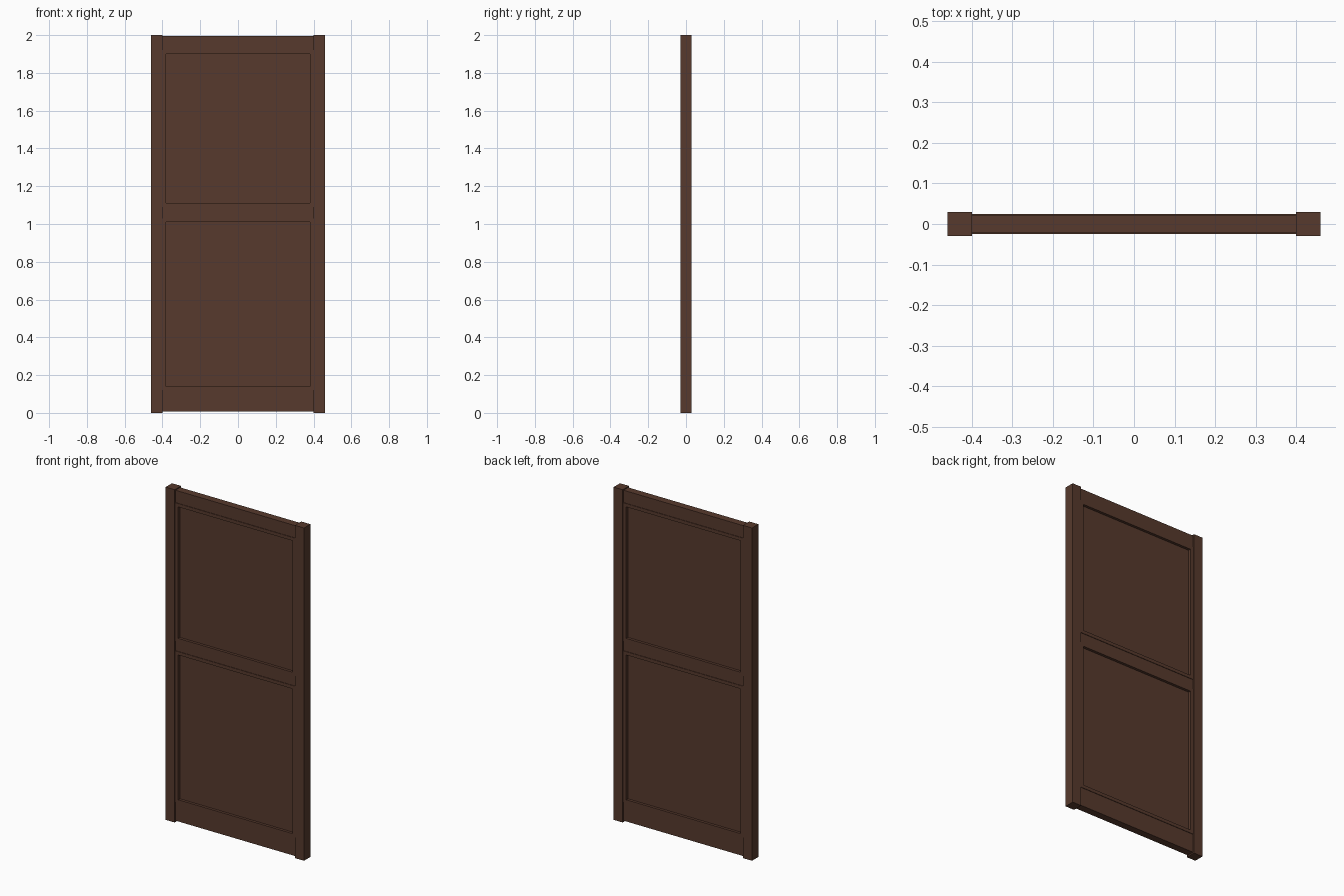
import bpy

# Remove the default cube
cube = bpy.data.objects.get("Cube")
if cube:
    bpy.data.objects.remove(cube, do_unlink=True)

# One dark wood colour
WOOD = (0.095, 0.042, 0.026, 1.0)
wood = bpy.data.materials.new("dark brown wood")
wood.use_nodes = True
wood.diffuse_color = WOOD
shader = next(n for n in wood.node_tree.nodes if n.type == 'BSDF_PRINCIPLED')
shader.inputs["Base Color"].default_value = WOOD


def box(name, x0, x1, depth, z0, z1):
    """Flat-shaded box centred on y = 0, depth being its half thickness."""
    bpy.ops.mesh.primitive_cube_add(size=1, location=((x0 + x1) / 2, 0, (z0 + z1) / 2))
    ob = bpy.context.object
    ob.name = name
    ob.scale = (x1 - x0, 2 * depth, z1 - z0)
    bpy.ops.object.transform_apply(location=False, rotation=False, scale=True)
    ob.data.materials.append(wood)
    return ob


OUTER, INNER = 0.46, 0.40      # stile edges
BEAD = 0.02                    # width of the panel moulding
STILE_D, RAIL_D, BEAD_D, PANEL_D = 0.03, 0.022, 0.025, 0.009

# Upright stiles
for side, s in (("left", 1), ("right", -1)):
    box(side + "_stile", *sorted((s * INNER, s * OUTER)), STILE_D, 0, 2)

# Cross rails
for name, z0, z1 in (("bottom", 0.008, 0.12), ("middle", 1.03, 1.09), ("top", 1.92, 1.994)):
    box(name + "_rail", -INNER, INNER, RAIL_D, z0, z1)

# Recessed panels, each framed by a moulding
for name, z0, z1 in (("lower", 0.12, 1.03), ("upper", 1.09, 1.92)):
    edge = INNER - BEAD
    box(name + "_panel", -edge, edge, PANEL_D, z0 + BEAD, z1 - BEAD)
    box(name + "_moulding_bottom", -INNER, INNER, BEAD_D, z0, z0 + BEAD)
    box(name + "_moulding_top", -INNER, INNER, BEAD_D, z1 - BEAD, z1)
    for side, s in (("left", 1), ("right", -1)):
        box(name + "_moulding_" + side, *sorted((s * edge, s * INNER)), BEAD_D,
            z0 + BEAD, z1 - BEAD)
